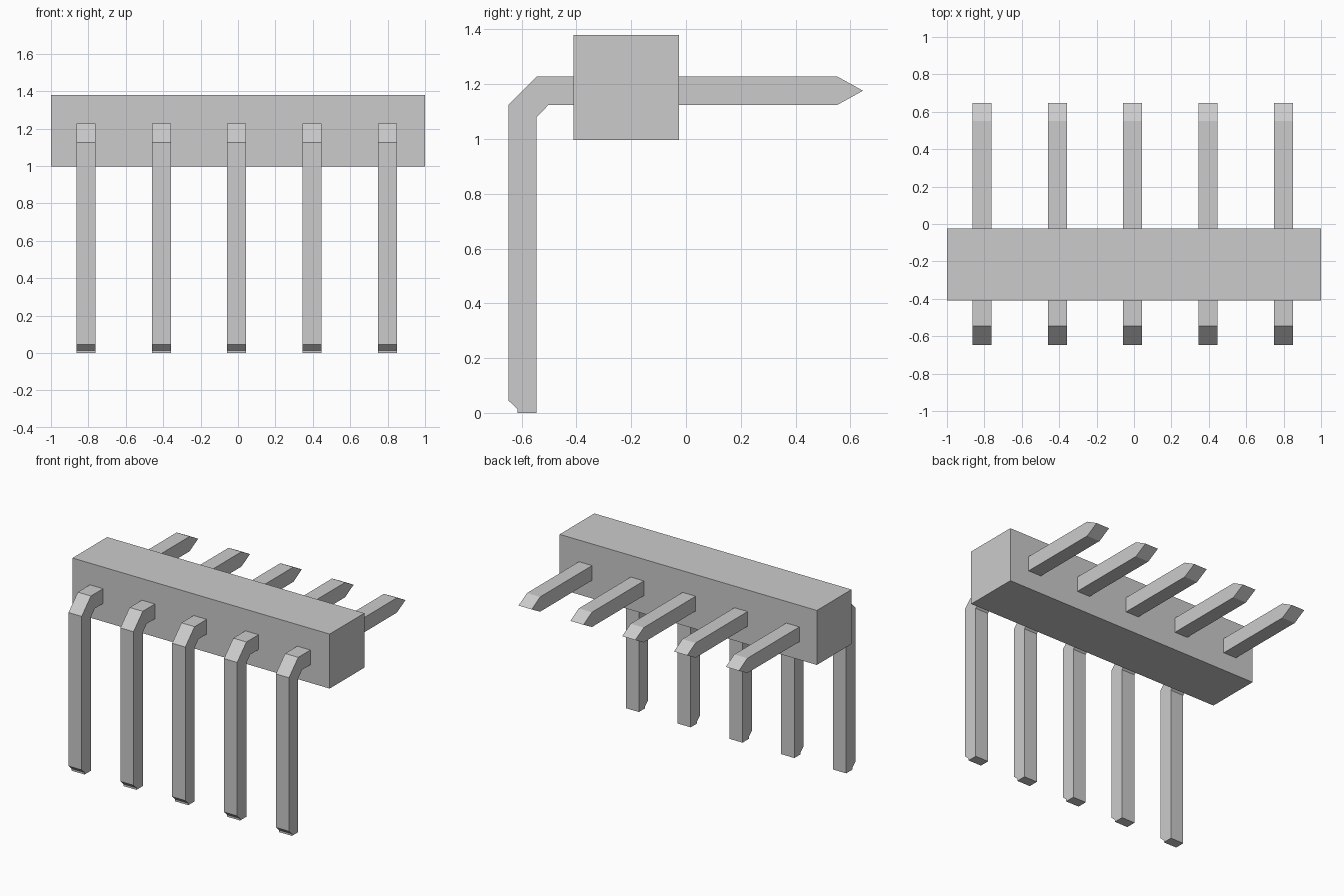
import bpy
import bmesh

if "Cube" in bpy.data.objects:
    bpy.data.objects.remove(bpy.data.objects["Cube"])


def extrude_profile(name, profile, x0, x1):
    """Extrude a (y, z) outline along x from x0 to x1."""
    bm = bmesh.new()
    face = bm.faces.new([bm.verts.new((x0, y, z)) for y, z in profile])
    ext = bmesh.ops.extrude_face_region(bm, geom=[face])
    verts = [v for v in ext["geom"] if isinstance(v, bmesh.types.BMVert)]
    bmesh.ops.translate(bm, verts=verts, vec=(x1 - x0, 0, 0))
    bmesh.ops.recalc_face_normals(bm, faces=bm.faces)
    mesh = bpy.data.meshes.new(name)
    bm.to_mesh(mesh)
    bm.free()
    obj = bpy.data.objects.new(name, mesh)
    bpy.context.collection.objects.link(obj)
    return obj


# Housing bar
extrude_profile("housing", [(-0.41, 0.997), (-0.025, 0.997),
                            (-0.025, 1.38), (-0.41, 1.38)], -1.0, 1.0)

# Bent pin: notched foot, chamfered elbow, wedge tip
PIN = [(-0.545, 0.0), (-0.545, 1.08), (-0.502, 1.124), (0.552, 1.124),
       (0.646, 1.176), (0.552, 1.228), (-0.545, 1.228), (-0.648, 1.124),
       (-0.648, 0.045), (-0.615, 0.014), (-0.615, 0.0)]
PITCH, HALF_WIDTH, MIDDLE = 0.403, 0.051, -0.007

for i in range(5):
    x = MIDDLE + (i - 2) * PITCH
    extrude_profile(f"pin_{i + 1}", PIN, x - HALF_WIDTH, x + HALF_WIDTH)
